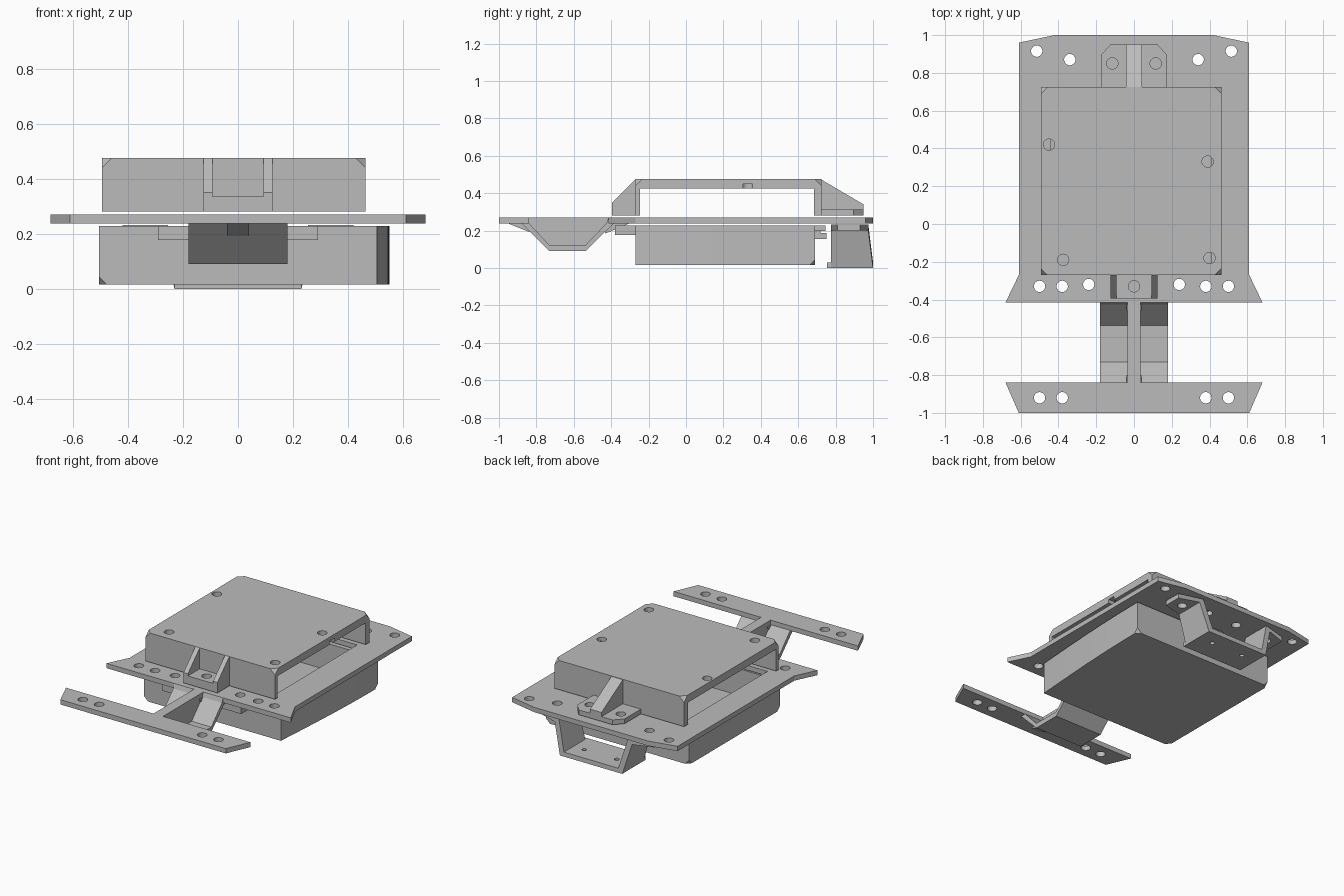
import bpy, bmesh, math
from mathutils import Vector

if "Cube" in bpy.data.objects:
    bpy.data.objects.remove(bpy.data.objects["Cube"], do_unlink=True)

grey = bpy.data.materials.new("plain grey")
GREY = (0.5, 0.5, 0.5, 1)
grey.use_nodes = True
grey.diffuse_color = GREY
grey.node_tree.nodes["Principled BSDF"].inputs["Base Color"].default_value = GREY


def add_prism(bm, pts, lo, hi, axis):
    """Extrude a closed outline between lo and hi along one axis."""
    place = {"x": lambda p, h: (h, p[0], p[1]),
             "y": lambda p, h: (p[0], h, p[1]),
             "z": lambda p, h: (p[0], p[1], h)}[axis]
    bottom = [bm.verts.new(place(p, lo)) for p in pts]
    top = [bm.verts.new(place(p, hi)) for p in pts]
    bm.faces.new(bottom)
    bm.faces.new(top)
    n = len(pts)
    for i in range(n):
        j = (i + 1) % n
        bm.faces.new((bottom[i], bottom[j], top[j], top[i]))
    bmesh.ops.recalc_face_normals(bm, faces=bm.faces[:])


def finish(name, bm):
    mesh = bpy.data.meshes.new(name)
    bm.to_mesh(mesh)
    bm.free()
    mesh.materials.append(grey)
    obj = bpy.data.objects.new(name, mesh)
    bpy.context.collection.objects.link(obj)
    return obj


def prism(name, pts, lo, hi, axis="z", shape=None):
    bm = bmesh.new()
    add_prism(bm, pts, lo, hi, axis)
    if shape:
        shape(bm)
    return finish(name, bm)


def rect(x0, x1, y0, y1):
    return [(x0, y0), (x1, y0), (x1, y1), (x0, y1)]


def mirrored(half):
    """Complete a half outline across the centre line."""
    return half + [(-x, y) for x, y in reversed(half)]


def cut(obj, cutter):
    cutter.hide_render = True
    mod = obj.modifiers.new("cut", "BOOLEAN")
    mod.operation = "DIFFERENCE"
    mod.solver = "EXACT"
    mod.object = cutter
    bpy.context.view_layer.objects.active = obj
    bpy.ops.object.modifier_apply(modifier=mod.name)
    bpy.data.objects.remove(cutter, do_unlink=True)


def drill(obj, centres, r=0.03):
    bm = bmesh.new()
    for x, y in centres:
        ring = [(x + r * math.cos(a * math.tau / 24), y + r * math.sin(a * math.tau / 24))
                for a in range(24)]
        add_prism(bm, ring, -0.2, 0.7, "z")
    cut(obj, finish("drill", bm))


def pair(*pts):
    return [(s * x, y) for x, y in pts for s in (-1, 1)]


def clip_corners(test, size):
    """Cut the chosen corners of a solid to small triangles."""
    def shape(bm):
        bmesh.ops.bevel(bm, geom=[v for v in bm.verts if test(v.co)], offset=size,
                        offset_type="OFFSET", segments=1, affect="VERTICES")
    return shape


# Main plate with a central opening and mounting holes
plate = prism("main_plate", mirrored([(0.68, -0.415), (0.61, -0.27), (0.61, 0.96), (0.42, 1.0)]),
              0.238, 0.27)
cut(plate, prism("opening", rect(-0.44, 0.41, -0.23, 0.67), 0.1, 0.4))
drill(plate, pair((0.515, 0.915), (0.34, 0.87), (0.115, 0.85), (0.5, -0.33),
                  (0.38, -0.33), (0.24, -0.32)) + [(0, -0.33)])

# Front cross bar
bar = prism("front_bar", mirrored([(0.61, -1.0), (0.68, -0.84)]), 0.238, 0.27)
drill(bar, pair((0.5, -0.92), (0.38, -0.92)))

# Dipped strap joining bar and plate, with its centre web and under rib
prism("dipped_strap", [(-0.88, 0.24), (-0.73, 0.09), (-0.538, 0.09), (-0.385, 0.24),
                       (-0.415, 0.27), (-0.425, 0.24), (-0.538, 0.122), (-0.73, 0.122),
                       (-0.84, 0.24), (-0.85, 0.27)], -0.18, 0.18, "x")
prism("strap_web", [(-0.85, 0.27), (-0.84, 0.22), (-0.73, 0.1), (-0.538, 0.1),
                    (-0.42, 0.22), (-0.41, 0.27)], -0.035, 0.035, "x")
for name, rib in (("front_rib", [(-0.955, 0.24), (-0.837, 0.192), (-0.8, 0.24)]),
                  ("rear_rib", [(-0.46, 0.24), (-0.43, 0.185), (-0.3, 0.24)])):
    prism(name, rib, -0.04, 0.04, "x")

# Upper cover: a bridge open on both sides
cover = prism("upper_cover", [(-0.27, 0.28), (-0.27, 0.475), (0.725, 0.475), (0.725, 0.28),
                              (0.685, 0.28), (0.685, 0.425), (-0.245, 0.425), (-0.245, 0.28)],
              -0.493, 0.462, "x",
              clip_corners(lambda c: c.z > 0.46, 0.035))
drill(cover, [(-0.45, 0.42), (-0.375, -0.19), (0.4, -0.18), (0.39, 0.33)])
cut(cover, prism("side_notch", rect(0.39, 0.5, 0.305, 0.355), 0.42, 0.45))

# Front foot of the cover, with two side gussets
foot = prism("cover_front_foot", rect(-0.125, 0.125, -0.395, -0.265), 0.28, 0.335)
drill(foot, [(0, -0.33)])
for side, x in (("right", -0.125), ("left", 0.093)):
    prism(side + "_foot_gusset", [(-0.395, 0.28), (-0.395, 0.35), (-0.27, 0.475), (-0.265, 0.28)],
          x, x + 0.032, "x")

# Rear tab of the cover, with a sloping rib
tab = prism("cover_rear_tab", mirrored([(0.175, 0.72), (0.175, 0.895), (0.125, 0.95)]), 0.28, 0.312)
drill(tab, pair((0.115, 0.85)))
prism("rear_tab_rib", [(0.72, 0.28), (0.72, 0.475), (0.95, 0.34), (0.95, 0.28)], -0.042, 0.042, "x")

# Lower tray, with one bowed side
STEPS = 12
bow = [(0.505 + 0.045 * math.sin(i / STEPS * math.pi / 2), -0.27 + 0.96 * i / STEPS)
       for i in range(STEPS + 1)]
tray = prism("lower_tray", bow + [(-0.505, 0.69), (-0.505, -0.27)], 0.015, 0.228, "z",
             clip_corners(lambda c: c.z < 0.02 and (abs(c.y - 0.69) < 0.01 or c.x < 0), 0.03))
inner = [(x - 0.035, -0.235 + (y + 0.27) * 0.93) for x, y in bow]
cut(tray, prism("hollow", inner + [(-0.47, inner[-1][1]), (-0.47, -0.235)], 0.05, 0.4))

# Tabs and clip on the tray ends
front_tab = prism("tray_front_tab", rect(-0.29, 0.29, -0.38, -0.265), 0.178, 0.228)
drill(front_tab, pair((0.24, -0.32)) + [(0, -0.33)])
prism("tray_rear_tab", rect(-0.1, 0.1, 0.685, 0.745), 0.197, 0.228)
prism("tray_rear_clip", [(0.685, 0.155), (0.75, 0.155), (0.75, 0.188), (0.72, 0.188), (0.72, 0.2),
                         (0.685, 0.2)], -0.05, 0.05, "x")


# Rear bracket: hat section with flanges, walls and floor
def taper(bm):
    for v in bm.verts:
        if v.co.z > 0.1 and v.co.y > 0.9:
            v.co.y = 0.93 if abs(v.co.x) > 0.4 else 0.975
        elif abs(v.co.x) > 0.4:
            v.co.y = 0.81


hat = [(0.23, 0.0), (0.285, 0.2), (0.42, 0.2), (0.42, 0.232), (0.255, 0.232), (0.2, 0.03)]
bracket = prism("rear_bracket", mirrored(hat), 0.775, 1.0, "y", taper)
drill(bracket, pair((0.34, 0.87)))
drill(bracket, pair((0.12, 0.9)), 0.015)
prism("bracket_lip", rect(-0.23, 0.23, 0.755, 0.78), 0.0, 0.03)

# Soft shading only along the bowed side and the hole walls
bpy.ops.object.select_all(action="DESELECT")
for obj in bpy.context.collection.objects:
    if obj.type == "MESH" and grey.name in obj.data.materials:
        obj.select_set(True)
        bpy.context.view_layer.objects.active = obj
bpy.ops.object.shade_smooth_by_angle(angle=math.radians(20))
